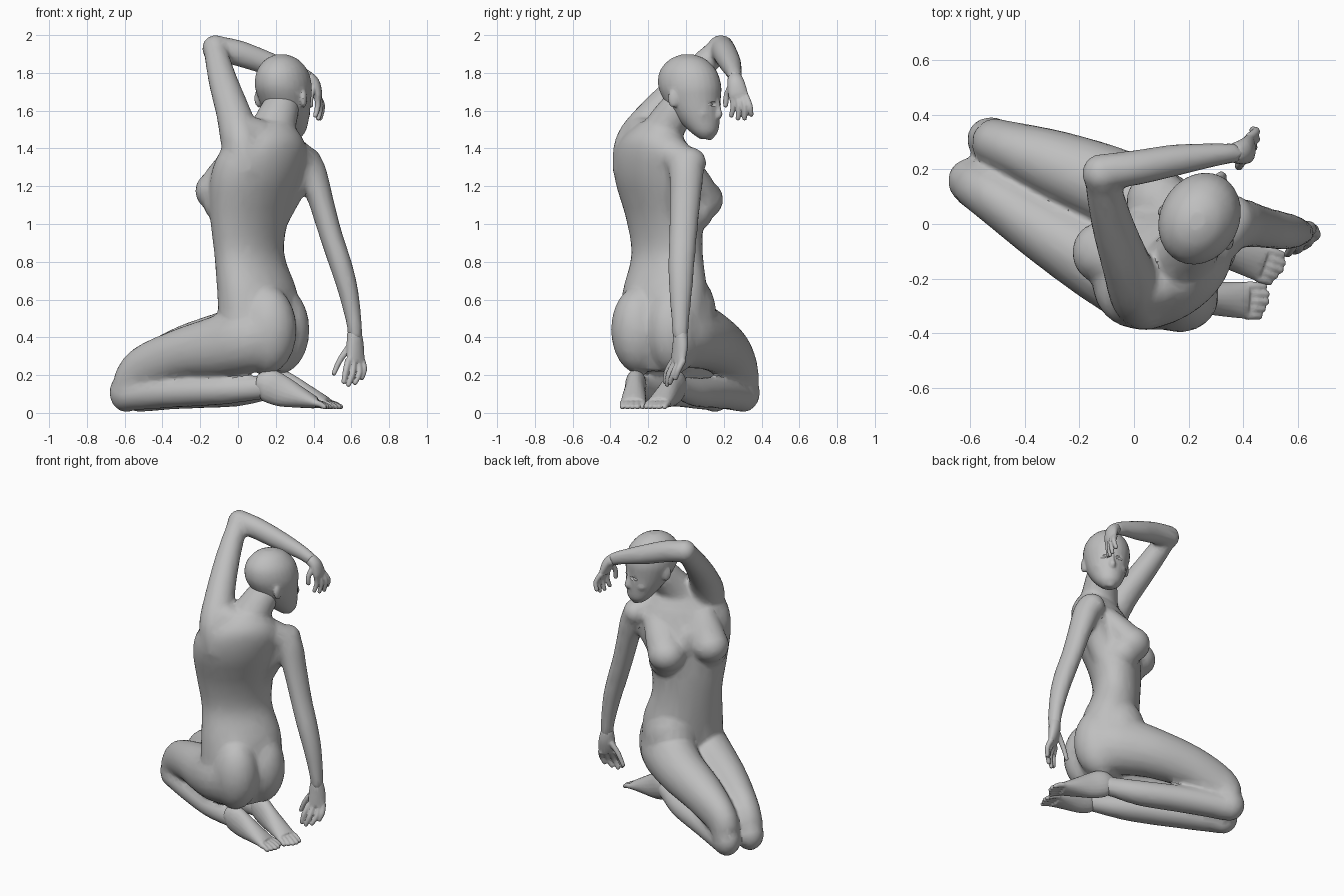
import bpy, bmesh, math
from mathutils import Vector, Matrix

stone = bpy.data.materials.new("grey stone")
stone.diffuse_color = (0.52, 0.52, 0.52, 1)


def spline(pts, i, t):
    """Catmull-Rom interpolation of tuples, so sections flow smoothly."""
    n = len(pts) - 1
    p = [pts[min(max(i + k, 0), n)] for k in (-1, 0, 1, 2)]
    return [0.5 * (2 * b + (c - a) * t + (2 * a - 5 * b + 4 * c - d) * t * t
                   + (3 * b - a - 3 * c + d) * t ** 3) for a, b, c, d in zip(*p)]


def loft(bm, pts, ref, ref2=None, steps=4, sides=20, flat=False):
    """Skin elliptical sections (x, y, z, width, depth) along a path."""
    path = [spline(pts, i, s / steps) for i in range(len(pts) - 1) for s in range(steps)]
    path.append(list(pts[-1]))
    rings, n = [], len(path) - 1
    for k, p in enumerate(path):
        tan = Vector(path[min(k + 1, n)][:3]) - Vector(path[max(k - 1, 0)][:3])
        tan = Vector((0, 0, 1)) if flat else tan.normalized()
        r = Vector(ref).lerp(Vector(ref2 or ref), k / n)
        a = (r - tan * r.dot(tan)).normalized()
        b = tan.cross(a)
        rings.append([bm.verts.new(Vector(p[:3])
                      + a * max(p[3], .004) * math.cos(2 * math.pi * j / sides)
                      + b * max(p[4], .004) * math.sin(2 * math.pi * j / sides)) for j in range(sides)])
    for lo, hi in zip(rings, rings[1:]):
        for j in range(sides):
            m = (j + 1) % sides
            bm.faces.new((lo[j], lo[m], hi[m], hi[j]))
    bm.faces.new(rings[0][::-1])
    bm.faces.new(rings[-1])


def blob(bm, c, r, turn=0.0):
    """Ellipsoid turned about the vertical."""
    m = Matrix.Translation(c) @ Matrix.Rotation(turn, 4, 'Z') @ Matrix.Diagonal((*r, 1))
    bmesh.ops.create_uvsphere(bm, u_segments=20, v_segments=12, radius=1, matrix=m)


def tube(bm, pts, r0, r1):
    """Round tapering digit with a rounded tip."""
    n = len(pts) - 1
    loft(bm, [(*p, r0 + (r1 - r0) * i / n, r0 + (r1 - r0) * i / n) for i, p in enumerate(pts)],
         (.31, .9, .2), sides=10, steps=3)
    blob(bm, pts[-1], (r1, r1, r1))


def fuse(name, bm, voxel, ratio, smooth=4, cutter=None):
    """Merge overlapping volumes into one skin, relax it and thin the facets."""
    bmesh.ops.recalc_face_normals(bm, faces=bm.faces)
    me = bpy.data.meshes.new(name)
    bm.to_mesh(me)
    bm.free()
    ob = bpy.data.objects.new(name, me)
    bpy.context.collection.objects.link(ob)
    mod = ob.modifiers.new("Skin", 'REMESH')
    mod.mode, mod.voxel_size = 'VOXEL', voxel
    if cutter:
        cut = ob.modifiers.new("Sockets", 'BOOLEAN')
        cut.operation, cut.object = 'DIFFERENCE', cutter
    if smooth:
        sm = ob.modifiers.new("Relax", 'SMOOTH')
        sm.factor, sm.iterations = 0.5, smooth
    ob.modifiers.new("Facets", 'DECIMATE').ratio = ratio
    done = bpy.data.meshes.new_from_object(ob.evaluated_get(bpy.context.evaluated_depsgraph_get()))
    ob.modifiers.clear()
    ob.data = done
    done.name = name
    done.materials.clear()
    done.materials.append(stone)
    bpy.ops.object.select_all(action='DESELECT')
    ob.select_set(True)
    bpy.context.view_layer.objects.active = ob
    bpy.ops.object.shade_smooth_by_angle(angle=math.radians(35))
    return ob


# Body: torso twisting from the hips to the shoulders
body = bmesh.new()
loft(body, [(.15, -.14, .22, .13, .09), (.14, -.14, .32, .21, .14), (.115, -.125, .47, .255, .18),
            (.1, -.112, .65, .25, .177), (.06, -.1, .84, .22, .148), (.06, -.115, 1.03, .24, .163),
            (.09, -.15, 1.23, .268, .19), (.13, -.17, 1.37, .262, .175), (.16, -.175, 1.46, .195, .14),
            (.17, -.14, 1.54, .11, .1)], (.52, .85, 0), (.85, .52, 0), flat=True, sides=32)
for c in ((.15, -.245, .44), (.218, -.065, .44)):                     # buttocks
    blob(body, c, (.166, .148, .235), math.radians(-30))
blob(body, (.12, -.01, .53), (.17, .17, .22))                         # hip
# Chest: from each collar bone down to a rounded breast
for top, low in (((-.005, -.13, 1.36), (-.108, -.105, 1.175)), ((.23, -.02, 1.34), (.09, .08, 1.13))):
    loft(body, [(*top, .09, .06), (*Vector(top).lerp(Vector(low), .55), .11, .09), (*low, .115, .1)],
         (.8, .6, 0))
    blob(body, low, (.12, .118, .11))
    blob(body, Vector(low) + Vector((.035, -.045, -.07)), (.11, .11, .1))
blob(body, (.02, -.035, 1.19), (.085, .085, .13))                     # breastbone
loft(body, [(.15, -.17, 1.4, .14, .12), (.195, -.1, 1.53, .115, .105), (.24, -.01, 1.65, .093, .093)],
     (1, 0, 0))                                                       # neck
loft(body, [(.17, -.15, 1.42, .1, .09), (.28, -.07, 1.365, .1, .095), (.37, -.0, 1.32, .08, .08)],
     (0, 0, 1))                                                       # right collar
loft(body, [(.34, -.02, 1.3, .09, .08), (.25, -.03, 1.15, .08, .09), (.17, -.03, .98, .07, .08)],
     (.8, .6, 0))                                                     # right flank
loft(body, [(.15, -.18, 1.43, .1, .09), (.07, -.23, 1.46, .11, .1), (.0, -.2, 1.5, .08, .08)],
     (0, 0, 1))                                                       # left shoulder blade
# Legs: thigh then folded calf
legs = (([(.16, -.235, .42, .145, .17), (.05, -.225, .395, .16, .185), (-.1, -.155, .352, .148, .165),
          (-.3, -.04, .312, .122, .135), (-.5, .095, .23, .1, .122), (-.585, .15, .14, .09, .09)],
         [(-.595, .15, .095, .087, .085), (-.36, .005, .11, .09, .083), (-.1, -.14, .12, .085, .078),
          (.08, -.23, .13, .06, .065), (.17, -.27, .14, .052, .06)]),
        ([(.22, -.05, .43, .145, .17), (.12, .01, .425, .165, .19), (-.05, .12, .385, .15, .16),
          (-.28, .215, .325, .127, .138), (-.46, .28, .235, .097, .122), (-.515, .3, .15, .087, .09)],
         [(-.52, .3, .085, .083, .08), (-.28, .185, .105, .087, .083), (-.02, .06, .11, .082, .078),
          (.14, -.02, .13, .058, .065), (.22, -.06, .14, .05, .06)]))
for thigh, calf in legs:
    loft(body, thigh, (.4, .85, 0))
    loft(body, calf, (.4, .85, 0))
    x, y, z = thigh[-1][:3]
    blob(body, (x - .004, y + .003, .108), (.095, .088, .105), math.radians(-30))   # knee
# Raised arm bent over the head
loft(body, [(.05, -.255, 1.28, .1, .135), (.02, -.25, 1.43, .11, .125), (-.025, -.155, 1.59, .092, .092),
            (-.08, .005, 1.76, .077, .076), (-.118, .16, 1.91, .063, .066)], (1, 0, 0))
blob(body, (-.118, .185, 1.93), (.074, .073, .072))
loft(body, [(-.12, .19, 1.93, .067, .068), (.0, .205, 1.905, .065, .069), (.16, .235, 1.85, .058, .062),
            (.31, .255, 1.8, .042, .046), (.38, .26, 1.765, .038, .042)], (0, 1, 0))
# Hanging arm
blob(body, (.36, .012, 1.325), (.085, .097, .085))
loft(body, [(.33, -.02, 1.34, .09, .09), (.387, .002, 1.28, .08, .092), (.437, -.004, 1.13, .067, .082),
            (.489, -.015, .95, .061, .075), (.542, -.025, .79, .06, .071), (.582, -.028, .65, .054, .062),
            (.614, -.03, .48, .042, .047), (.62, -.03, .39, .041, .041)], (1, 0, 0))
fuse("body", body, .012, .12, 13)

# Hands: flat palm, four fingers and a thumb
right = bmesh.new()
loft(right, [(.616, -.03, .43, .038, .037), (.62, -.03, .36, .051, .035), (.624, -.04, .29, .053, .027),
             (.624, -.045, .265, .048, .023)], (.8, .6, 0))
for base, mid, tip in (((.585, -.065, .28), (.57, -.1, .22), (.56, -.11, .165)),
                       ((.61, -.055, .27), (.605, -.09, .205), (.585, -.1, .15)),
                       ((.635, -.035, .27), (.642, -.065, .21), (.62, -.085, .16)),
                       ((.655, -.015, .28), (.668, -.04, .23), (.655, -.055, .185)),
                       ((.59, -.03, .35), (.54, -.04, .28), (.508, -.045, .21))):
    tube(right, (base, mid, tip), .019, .013)
fuse("right_hand", right, .0055, .2, 2)

left = bmesh.new()
loft(left, [(.365, .258, 1.775, .038, .037), (.4, .265, 1.745, .046, .034), (.42, .275, 1.69, .052, .026),
            (.42, .28, 1.665, .05, .02)], (0, 1, 0))
for y0, y1, x, z in ((.245, .24, .41, 1.575), (.27, .275, .425, 1.56),
                     (.295, .31, .435, 1.56), (.315, .345, .435, 1.58)):
    tube(left, ((.42, y0, 1.68), (x + .012, (y0 + y1) / 2 + .008, 1.625), (x, y1, z)), .018, .013)
tube(left, ((.4, .24, 1.73), (.385, .215, 1.68), (.385, .21, 1.63)), .019, .014)
fuse("left_hand", left, .0055, .2, 2)

# Feet: heel up, sole backward, instep resting low, five toes
for name, heel, toe in (("left_foot", Vector((.15, -.265, .15)), Vector((.415, -.28, .052))),
                        ("right_foot", Vector((.2, -.05, .15)), Vector((.47, -.145, .052)))):
    foot = bmesh.new()
    side = (toe - heel).cross(Vector((0, 0, 1))).normalized()
    at = lambda t, a, b, dz=0: (*(heel.lerp(toe, t) + Vector((0, 0, dz))), a, b)
    loft(foot, [at(-.2, .035, .04, -.01), at(0, .055, .085), at(.3, .056, .083, -.005),
                at(.65, .063, .058, -.003), at(1, .068, .03)], side)
    for i in range(5):
        root = toe + side * (i - 2) * .027
        tip = root + (toe - heel).normalized() * (.078 - .012 * abs(i - 1.5))
        tip.z = .032
        tube(foot, (root, root.lerp(tip, .5) + Vector((0, 0, .004)), tip), .018, .014)
    fuse(name, foot, .006, .2, 2)

# Head: skull and jaw turned over the shoulder, chin lowered
fwd, across = Vector((.45, .89, 0)), Vector((.89, -.45, 0))
turn = math.atan2(across.y, across.x)
place = lambda s, f, z: Vector((.25, .035, z)) + across * s + fwd * f
head = bmesh.new()
loft(head, [(.29, .105, 1.45, .035, .03), (.283, .095, 1.49, .075, .075), (.265, .06, 1.57, .11, .122),
            (.25, .035, 1.65, .132, .152), (.24, .02, 1.73, .145, .172), (.235, .012, 1.81, .13, .155),
            (.232, .01, 1.87, .085, .1), (.23, .01, 1.897, .03, .035)], across, flat=True, sides=28)
loft(head, [(*place(0, .142, 1.665), .012, .014), (*place(0, .15, 1.61), .014, .018),
            (*place(0, .155, 1.578), .021, .02), (*place(0, .138, 1.562), .016, .016)], across)  # nose
blob(head, place(0, .123, 1.522), (.035, .02, .009), turn)            # lips
blob(head, place(0, .121, 1.505), (.03, .02, .01), turn)
blob(head, place(0, .1, 1.468), (.03, .025, .025), turn)              # chin
for s in (-1, 1):
    blob(head, place(s * .133, -.045, 1.665), (.017, .032, .05), turn + s * .3)   # ear
    blob(head, place(s * .06, .088, 1.585), (.04, .038, .04), turn)   # cheek

cut = bmesh.new()
for s in (-1, 1):
    blob(cut, place(s * .052, .162, 1.635), (.034, .03, .019), turn)
sockets = bpy.data.meshes.new("socket_cutter")
cut.to_mesh(sockets)
cut.free()
cutter = bpy.data.objects.new("socket_cutter", sockets)
bpy.context.collection.objects.link(cutter)
fuse("head", head, .008, .18, 3, cutter)
bpy.data.objects.remove(cutter)

# Eyes set in the sockets
eyes = bmesh.new()
for s in (-1, 1):
    blob(eyes, place(s * .05, .122, 1.633), (.023, .018, .013), turn)
fuse("eyes", eyes, .004, .4, 1)
